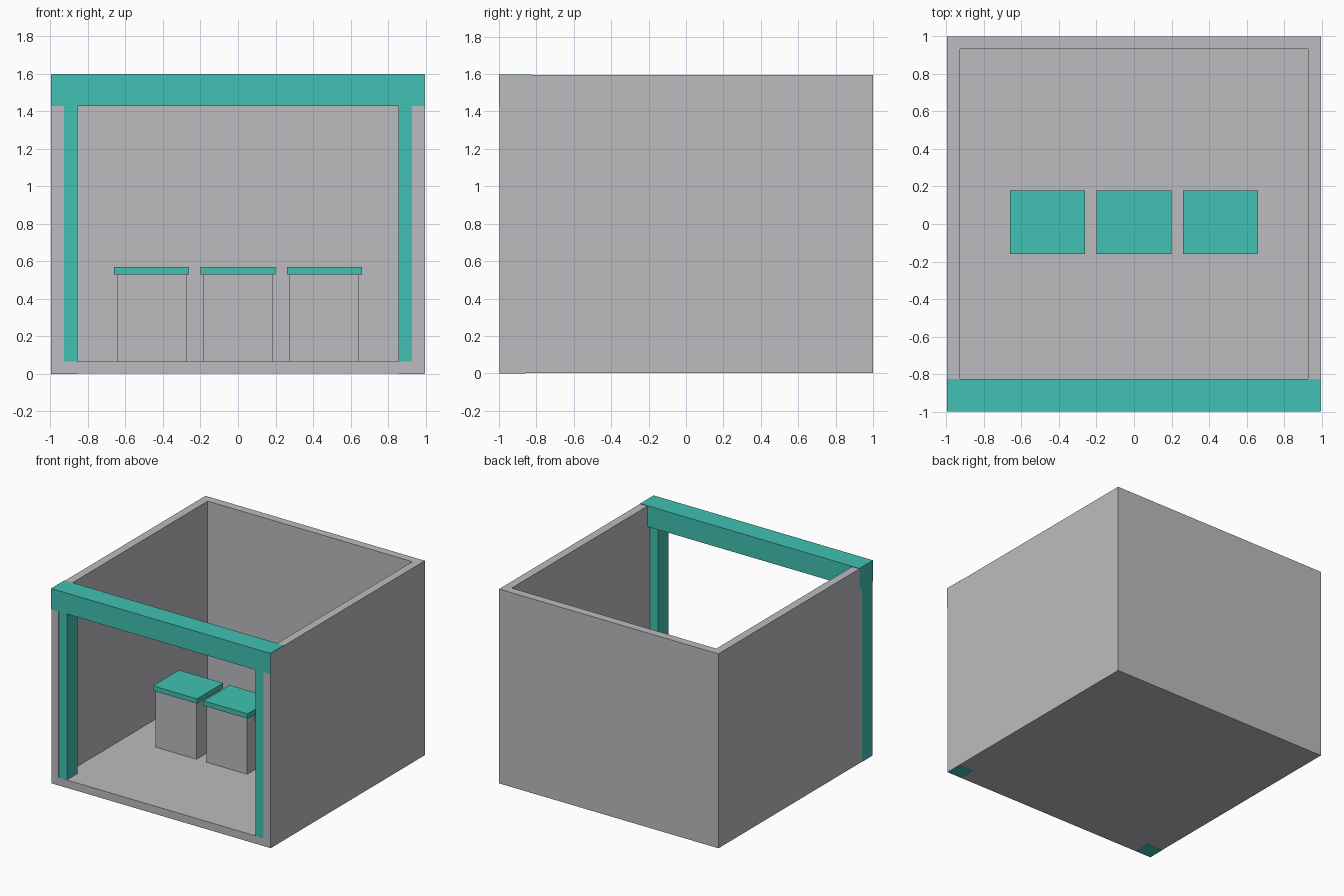
import bpy

cube = bpy.data.objects.get("Cube")
if cube:
    bpy.data.objects.remove(cube, do_unlink=True)


def material(name, color):
    m = bpy.data.materials.new(name)
    m.use_nodes = True
    m.diffuse_color = color
    m.node_tree.nodes["Principled BSDF"].inputs["Base Color"].default_value = color
    return m


GREY = material("light grey", (0.503, 0.503, 0.527, 1))
TEAL = material("teal", (0.053, 0.533, 0.445, 1))


def box(name, mat, x, y, z):
    """Box spanning the (low, high) pair on each axis."""
    bpy.ops.mesh.primitive_cube_add(size=1)
    ob = bpy.context.object
    ob.name = ob.data.name = name
    for v in ob.data.vertices:
        v.co = [(a + b) / 2 + c * (b - a) for c, (a, b) in zip(v.co, (x, y, z))]
    ob.data.materials.append(mat)
    return ob


W, FRONT, BACK, TOP = 0.995, -0.997, 1.0, 1.595
WALL, FLOOR, POST = 0.067, 0.065, 0.14
inner = W - WALL

# Open shell: floor, back wall and two side walls
box("floor", GREY, (-inner, inner), (FRONT, BACK - WALL), (0.001, FLOOR))
box("back_wall", GREY, (-inner, inner), (BACK - WALL, BACK), (0.001, TOP))
box("left_wall", GREY, (inner, W), (FRONT, BACK), (0.001, TOP))
box("right_wall", GREY, (-W, -inner), (FRONT, BACK), (0.001, TOP))

# Entrance posts, set just behind the wall ends; the right one shows outside
post_y = (FRONT + 0.001, FRONT + POST)
box("left_post", TEAL, (W - POST, W - 0.001), post_y, (0, TOP - 0.01))
box("right_post", TEAL, (-W - 0.001, POST - W), post_y, (0, TOP - 0.01))

# Beam over the entrance
box("beam", TEAL, (-W - 0.001, W - 0.001), (-1, -0.825), (1.428, 1.599))

# Row of three counters with overhanging tops
for side, cx in (("right", -0.46), ("middle", 0), ("left", 0.46)):
    box(side + "_counter_base", GREY, (cx - 0.185, cx + 0.185),
        (-0.145, 0.163), (FLOOR, 0.53))
    box(side + "_counter_top", TEAL, (cx - 0.2, cx + 0.2),
        (-0.16, 0.178), (0.53, 0.57))
